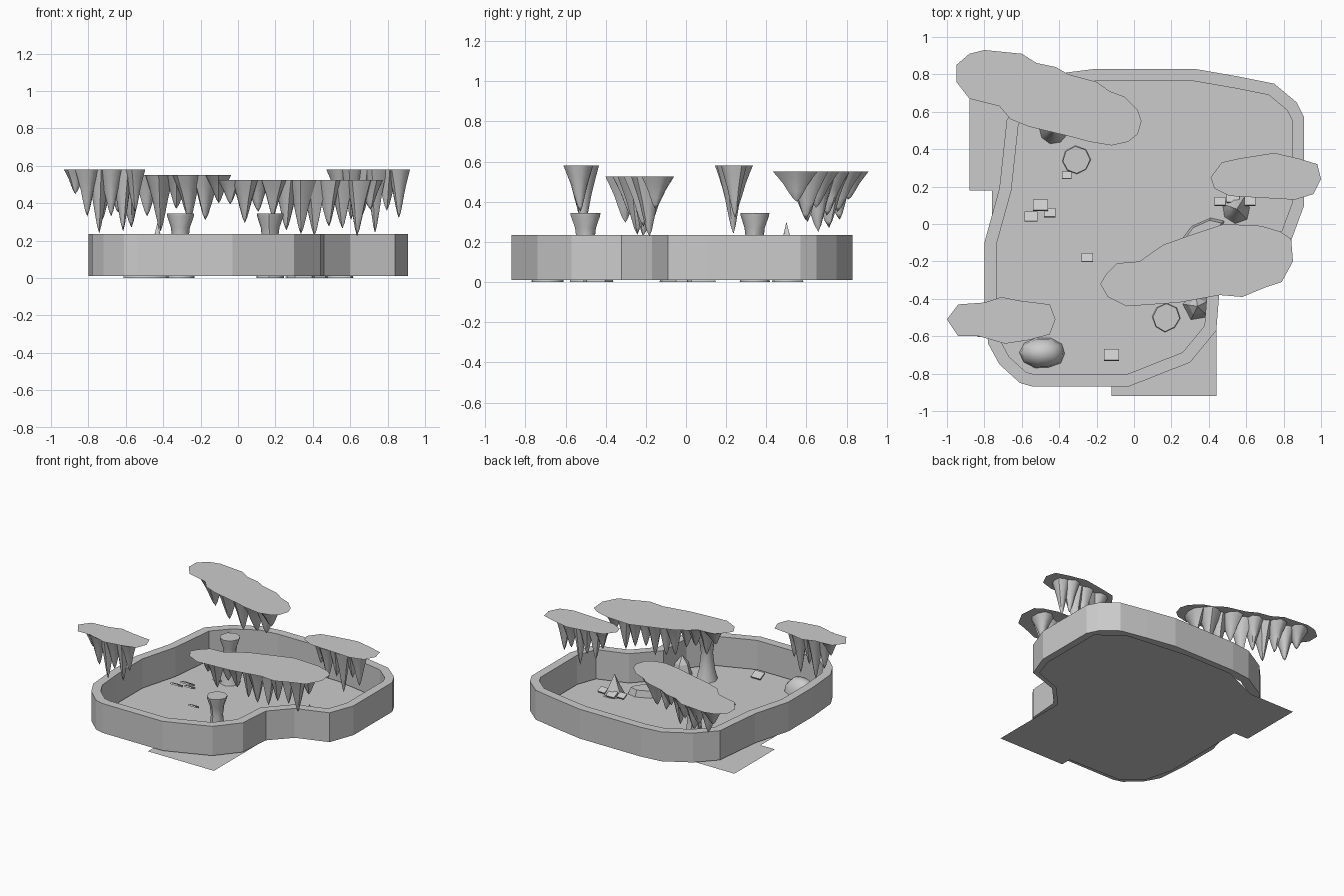
import bpy
import bmesh
import math
import random
from mathutils import Matrix, Vector

random.seed(4)
if "Cube" in bpy.data.objects:
    bpy.data.objects.remove(bpy.data.objects["Cube"], do_unlink=True)

stone = bpy.data.materials.new("stone_grey")
stone.use_nodes = True
stone.diffuse_color = (0.6, 0.6, 0.6, 1)
stone.node_tree.nodes["Principled BSDF"].inputs["Base Color"].default_value = stone.diffuse_color


def finish(name, bm, smooth=False):
    """Turn a bmesh into a named stone object."""
    mesh = bpy.data.meshes.new(name)
    bm.to_mesh(mesh)
    bm.free()
    mesh.materials.append(stone)
    obj = bpy.data.objects.new(name, mesh)
    bpy.context.collection.objects.link(obj)
    if smooth:
        bpy.ops.object.select_all(action="DESELECT")
        obj.select_set(True)
        bpy.context.view_layer.objects.active = obj
        bpy.ops.object.shade_smooth_by_angle(angle=math.radians(50))
    return obj


def outline_face(bm, points, z):
    face = bm.faces.new([bm.verts.new((x, y, z)) for x, y in points])
    face.normal_update()
    if face.normal.z < 0:
        face.normal_flip()
    return face


def sheet(name, points, z):
    bm = bmesh.new()
    outline_face(bm, points, z)
    return finish(name, bm)


def lathe(bm, center, profile, sides, squash=1.0, turn=0.0, wobble=0.0, lean=(0, 0)):
    """Stack rings of (radius, z); a zero radius closes to a point."""
    previous = None
    phase = random.random()
    bumps = [1 + random.uniform(-wobble, wobble) for _ in range(sides)]
    rotation = Matrix.Rotation(turn, 3, "Z")
    for step, (radius, z) in enumerate(profile):
        share = step / (len(profile) - 1)
        base = Vector((center[0] + lean[0] * share, center[1] + lean[1] * share, z))
        if radius == 0:
            tip = bm.verts.new(base)
            for i in range(sides):
                bm.faces.new((previous[i], previous[(i + 1) % sides], tip))
            return
        ring = []
        for i in range(sides):
            a = math.tau * (i + phase) / sides
            r = radius * bumps[i]
            ring.append(bm.verts.new(base + rotation @ Vector((r * math.cos(a), r * squash * math.sin(a), 0))))
        if previous:
            for i in range(sides):
                j = (i + 1) % sides
                bm.faces.new((previous[i], previous[j], ring[j], ring[i]))
        previous = ring
    bm.faces.new(previous)


def solid(name, *args, smooth=True, **kwargs):
    bm = bmesh.new()
    lathe(bm, *args, **kwargs)
    bmesh.ops.recalc_face_normals(bm, faces=bm.faces)
    return finish(name, bm, smooth)


# Ground sheet, with two square corners reaching past the wall
sheet("ground_sheet", [
    (-.88, .67), (-.88, .18), (-.76, .18), (-.76, -.5), (-.7, -.72), (-.56, -.83),
    (-.12, -.84), (-.12, -.92), (.44, -.92), (.44, -.3), (.6, -.13), (.82, -.05),
    (.87, .1), (.87, .6), (.7, .74), (.2, .8), (-.2, .8), (-.5, .67)], 0)

# Enclosing wall: inset outline, raised to a flat rim
wall_outline = [
    (-.2, .83), (.32, .83), (.55, .79), (.75, .75), (.87, .65), (.91, .57), (.91, .1),
    (.84, -.09), (.6, -.17), (.46, -.32), (.44, -.57), (.3, -.74), (-.03, -.87),
    (-.54, -.87), (-.61, -.85), (-.72, -.75), (-.78, -.64), (-.8, -.4), (-.8, -.1),
    (-.72, .19), (-.68, .56), (-.55, .7), (-.36, .81)]
bm = bmesh.new()
floor = outline_face(bm, wall_outline, .01)
bmesh.ops.inset_individual(bm, faces=[floor], thickness=.065, use_even_offset=True)
bmesh.ops.delete(bm, geom=[floor], context="FACES")
rim = bmesh.ops.extrude_face_region(bm, geom=bm.faces[:])
bmesh.ops.translate(bm, verts=[v for v in rim["geom"] if isinstance(v, bmesh.types.BMVert)], vec=(0, 0, .225))
bmesh.ops.recalc_face_normals(bm, faces=bm.faces)
finish("cave_wall", bm)

# Hanging rock clusters: flat cap plus a row of merged stalactites
FLARE = [(1, 0), (.78, .2), (.55, .42), (.36, .66), (.17, .88), (0, 1)]


def cluster(name, z, cap, start, end, lengths, radius, depth):
    sheet(name + "_cap", cap, z)
    a, b = Vector(start), Vector(end)
    direction = (b - a).normalized()
    side = Vector((-direction.y, direction.x))
    turn = math.atan2(direction.y, direction.x)
    bm = bmesh.new()
    for i, length in enumerate(lengths):
        sway = (-1) ** i * depth * .2
        spot = a.lerp(b, i / (len(lengths) - 1)) + side * sway
        profile = [(radius * r, z - length * t) for r, t in FLARE]
        lathe(bm, spot, profile, 9, squash=depth / radius, turn=turn, wobble=.14,
              lean=-side * sway * .6)
    bmesh.ops.recalc_face_normals(bm, faces=bm.faces)
    # The tops stay open under the cap, so make sure the skins face outward
    finish(name + "_stalactites", bm, True)


cluster("back_cluster", .55, [
    (-.95, .85), (-.88, .91), (-.8, .93), (-.6, .91), (-.52, .86), (-.42, .84),
    (-.35, .8), (-.2, .76), (-.13, .71), (-.05, .68), (.02, .61), (.04, .55),
    (.02, .48), (-.03, .44), (-.12, .42), (-.24, .44), (-.35, .47), (-.56, .52),
    (-.66, .56), (-.72, .63), (-.88, .67), (-.95, .76)],
    (-.8, .8), (-.1, .56), [.14, .24, .2, .28, .22, .3, .18, .25, .24, .15], .075, .105)
cluster("centre_cluster", .525, [
    (-.18, -.32), (-.15, -.27), (-.09, -.21), (.03, -.2), (.1, -.15), (.16, -.11),
    (.3, -.06), (.48, 0), (.68, -.01), (.78, -.04), (.84, -.08), (.85, -.2), (.79, -.31),
    (.7, -.34), (.58, -.39), (.46, -.38), (.24, -.42), (-.04, -.44), (-.14, -.39)],
    (-.04, -.31), (.71, -.16), [.13, .23, .17, .2, .27, .29, .3, .25, .26, .3, .16], .075, .085)
cluster("right_hand_cluster", .58, [
    (.41, .25), (.47, .33), (.56, .35), (.75, .38), (.88, .35), (.98, .32), (1, .24),
    (.96, .16), (.86, .13), (.68, .14), (.51, .15), (.43, .19)],
    (.54, .23), (.86, .25), [.17, .27, .24, .34, .22, .26], .065, .07)
cluster("front_cluster", .58, [
    (-1, -.51), (-.94, -.43), (-.8, -.42), (-.71, -.39), (-.61, -.41), (-.45, -.43),
    (-.42, -.51), (-.45, -.59), (-.56, -.62), (-.69, -.64), (-.83, -.6), (-.94, -.6)],
    (-.87, -.52), (-.55, -.52), [.13, .25, .34, .25, .33, .23], .065, .07)

# Waisted floor pillars
PILLAR = [(.075, 0), (.055, .08), (.042, .2), (.05, .27), (.07, .33), (.072, .345)]
for label, spot in (("back", (-.31, .34)), ("front", (.17, -.5))):
    solid(label + "_pillar", spot, PILLAR, 8, wobble=.06)

# Pointed stalagmites and a low mound
solid("back_stalagmite", (-.43, .5), [(.08, 0), (.045, .1), (.02, .22), (0, .3)], 8, wobble=.1)
solid("side_stalagmite", (.55, .08), [(.075, 0), (.04, .07), (0, .16)], 7, wobble=.1)
solid("front_mound", (-.49, -.69), [(.12, 0), (.11, .05), (.06, .1), (0, .11)], 10,
      squash=.7, wobble=.06)

# Low rocks beside the inward corner of the wall
solid("flat_rock", (.37, -.05), [(.13, 0), (.11, .05)], 7, smooth=False, squash=.5, turn=.5)
solid("corner_rock", (.34, -.44), [(.08, 0), (.05, .1), (0, .16)], 5, smooth=False)

# Loose slabs leaning toward the back
slabs = [(-.36, .26, .05), (-.5, .1, .08), (-.55, .04, .07), (-.45, .06, .06), (-.25, -.18, .06),
         (-.12, -.7, .08), (.46, .12, .06), (.53, .14, .07), (.62, .12, .06)]
for number, (x, y, width) in enumerate(slabs):
    bm = bmesh.new()
    bmesh.ops.create_cube(bm, size=1)
    place = Matrix.Translation((x, y, .03)) @ Matrix.Rotation(math.radians(-25), 4, "X")
    bm.transform(place @ Matrix.Diagonal((width, width * .8, .012, 1)))
    finish(f"loose_slab_{number}", bm)
